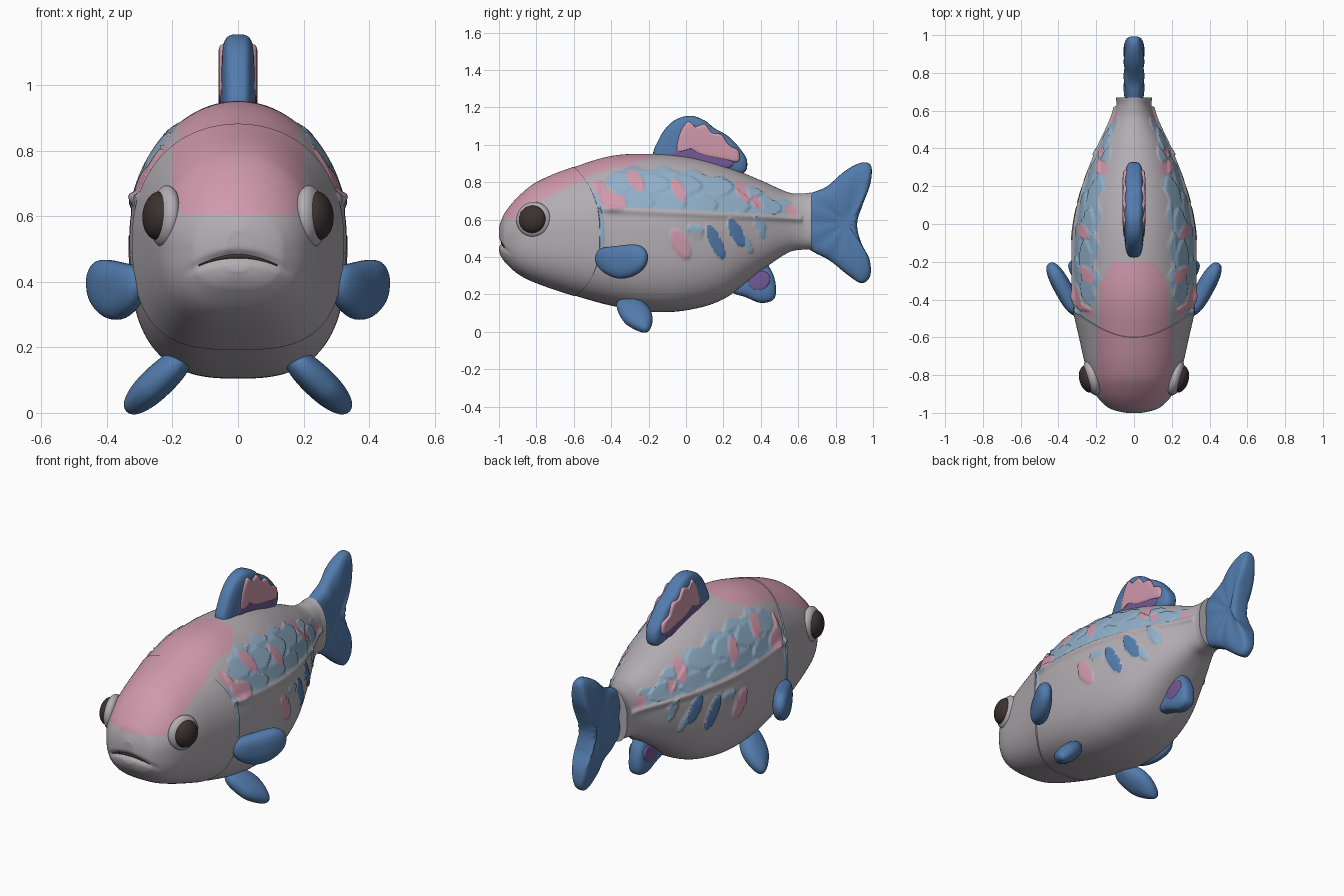
import bpy, bmesh, math
from mathutils import Vector
from mathutils.bvhtree import BVHTree

if "Cube" in bpy.data.objects:
    bpy.data.objects.remove(bpy.data.objects["Cube"])


def material(name, *rgb):
    m = bpy.data.materials.new(name)
    m.use_nodes = True
    m.diffuse_color = (*rgb, 1)
    m.node_tree.nodes["Principled BSDF"].inputs["Base Color"].default_value = (*rgb, 1)
    return m


grey = material("pale grey", .45, .42, .45)
pink = material("pink", .63, .32, .41)
blue = material("fin blue", .085, .20, .42)
sky = material("light blue", .28, .43, .58)
purple = material("purple", .17, .10, .30)
brown = material("dark brown", .045, .032, .03)
BODY_MATS = [grey, pink, sky, blue]
GREY, PINK, SKY, BLUE = range(4)


def finish(bm, name, mats, angle=50):
    bmesh.ops.remove_doubles(bm, verts=bm.verts, dist=1e-5)
    bmesh.ops.recalc_face_normals(bm, faces=bm.faces)
    mesh = bpy.data.meshes.new(name)
    bm.to_mesh(mesh)
    ob = bpy.data.objects.new(name, mesh)
    bpy.context.collection.objects.link(ob)
    for m in mats:
        mesh.materials.append(m)
    bpy.ops.object.select_all(action='DESELECT')
    ob.select_set(True)
    bpy.context.view_layer.objects.active = ob
    bpy.ops.object.shade_smooth_by_angle(angle=math.radians(angle))
    return ob


def skin(bm, rings):
    """Quads between successive closed rings."""
    n = len(rings[0])
    return [[bm.faces.new((a[i], a[(i + 1) % n], b[(i + 1) % n], b[i])) for i in range(n)]
            for a, b in zip(rings, rings[1:])]


# Body profile: y, belly height, back height, half width
PROFILE = [(-1, .43, .56, .04), (-.99, .405, .59, .09), (-.97, .375, .635, .14),
           (-.9, .31, .72, .205), (-.8, .26, .80, .245), (-.6, .195, .88, .286),
           (-.4, .14, .94, .322), (-.2, .107, .952, .332), (0, .115, .94, .318),
           (.2, .175, .89, .27), (.4, .325, .81, .19), (.55, .425, .745, .118),
           (.63, .44, .74, .093), (.67, .44, .745, .096)]


def slope(i, c):
    a, b = PROFILE[max(i - 1, 0)], PROFILE[min(i + 1, len(PROFILE) - 1)]
    return (b[c] - a[c]) / (b[0] - a[0])


def section(y):
    """Smooth belly, back and width at y."""
    y = min(max(y, -1), .67)
    i = max(k for k in range(len(PROFILE) - 1) if PROFILE[k][0] <= y)
    p, q = PROFILE[i], PROFILE[i + 1]
    h = q[0] - p[0]
    t = (y - p[0]) / h
    s = t * t * (3 - 2 * t)
    return [p[c] * (1 - s) + q[c] * s + h * t * (1 - t) * ((1 - t) * slope(i, c) - t * slope(i + 1, c))
            for c in (1, 2, 3)]


# Flank patches: y, z, half length, half height, colour
PATCHES = [(-.46, .77, .03, .05, PINK), (-.39, .70, .07, .045, PINK), (-.27, .81, .04, .06, PINK),
           (-.04, .76, .035, .06, PINK), (.30, .75, .032, .06, PINK), (.38, .69, .025, .035, PINK),
           (.56, .65, .03, .03, PINK), (-.03, .47, .045, .08, PINK), (.16, .48, .034, .09, BLUE),
           (.27, .53, .036, .075, BLUE), (.40, .56, .03, .06, SKY), (.05, .545, .045, .025, SKY),
           (.33, .47, .02, .05, SKY)]
GILL = -.46


def line_height(y):
    return .655 - .048 * (y + .45)


def colour(x, y, z, yr):
    """Colour of a body point; yr is the ring it belongs to."""
    head = yr < GILL
    edge = .2 - max(0, -.82 - y) * .3 if head else .18 - max(0, y + .32) * .6
    if y < -.2 and z > .605 and abs(x) < edge:
        return PINK
    if head or abs(x) < .04:
        return GREY
    if yr < GILL + .02 and .42 < z < .74:
        return SKY
    for py, pz, ry, rz, c in PATCHES:
        if ((y - py + .4 * (z - pz)) / ry) ** 2 + ((z - pz) / rz) ** 2 < 1:
            return c
    top = section(y)[1] - .08 + .04 * max(0, y) + .012 * math.sin(38 * y)
    if -.4 + .03 * math.sin(45 * z) < y < .56 and line_height(y) + .02 < z < top:
        return SKY
    return GREY


def relief(x, y, z, yr, side):
    """Height of gill cover, lateral ridge, scales and patches."""
    if yr < GILL:
        return (.003 + .007 * side) * max(0, 1 - (GILL - yr) / .3)
    d = 0
    off = z - line_height(y)
    if yr < .62:
        knob = .012 * math.exp(-((y + .39) / .04) ** 2)
        d += (.014 + knob) * math.exp(-(off / .016) ** 2)
    c = colour(x, y, z, yr)
    if c == SKY and off > 0:
        row = math.floor(off / .1)
        d += .008 * ((y / .17 + .5 * row + 1.6 * (off / .1 - row - .5) ** 2) % 1)
    elif c != GREY and y > GILL and abs(x) > .18:
        d += .007
    return d


def mouth_height(x):
    return .478 - .028 * (x / .12) ** 2


def body_point(yr, a):
    c, s = math.cos(a), math.sin(a)
    y = max(-1, yr - .14 * s * s * math.exp(-((yr - GILL) / .25) ** 2))
    low, high, w = section(y)
    e = 1 if s > 0 else 2 / 2.8
    x = w * math.copysign(abs(c) ** e, c)
    z = (low + high) / 2 + (high - low) / 2 * math.copysign(abs(s) ** e, s)
    d = relief(x, y, z, yr, c * c)
    # mouth groove
    if y < -.9 and abs(x) < .17:
        y += .016 * math.exp(-((z - mouth_height(x)) / .016) ** 2) * (1 - (x / .17) ** 2)
    return Vector((x + d * c, y, z + d * s))


SEGS = 224
ring_ys = [-1 + (GILL + .999) * (i / 70) ** 1.6 for i in range(71)]
ring_ys += [GILL + .001 + (.67 - GILL - .001) * i / 150 for i in range(151)]
bm = bmesh.new()
rings = [[bm.verts.new(body_point(yr, 2 * math.pi * i / SEGS)) for i in range(SEGS)] for yr in ring_ys]
# close the blunt snout with shrinking rings so the groove can cross it
snout = []
for k in range(1, 8):
    ring = []
    for v in rings[0]:
        x, z = v.co.x * (1 - k / 8), .495 + (v.co.z - .495) * (1 - k / 8)
        dip = .016 * math.exp(-((z - mouth_height(x)) / .016) ** 2)
        ring.append(bm.verts.new((x, -1 + dip, z)))
    snout.insert(0, ring)
skin(bm, snout + rings[:1])
bm.faces.new(snout[0])
for row, yr in zip(skin(bm, rings), ring_ys):
    for f in row:
        f.material_index = colour(*f.calc_center_median(), yr)
bm.faces.new(rings[-1])
surface = BVHTree.FromBMesh(bm)
finish(bm, "body", BODY_MATS, 60)

# Mouth line
curve = bpy.data.curves.new("mouth", 'CURVE')
curve.dimensions = '3D'
curve.bevel_depth = .007
spline = curve.splines.new('POLY')
spline.points.add(16)
for i, p in enumerate(spline.points):
    x = -.12 + .24 * i / 16
    z = mouth_height(x)
    hit = surface.ray_cast(Vector((x, -2, z)), Vector((0, 1, 0)))[0]
    p.co = (x, hit.y, z, 1)
    p.radius = 1.1 - .8 * abs(x) / .12
curve.materials.append(brown)
bpy.context.collection.objects.link(bpy.data.objects.new("mouth", curve))


def smooth_loop(pts, steps=8):
    """Closed curve through the points."""
    out, n = [], len(pts)
    for i in range(n):
        a, b, c, d = (Vector(pts[(i + k) % n]) for k in (-1, 0, 1, 2))
        for k in range(steps):
            t = k / steps
            out.append(b + (c - a) * t / 2 + (a * 2 - b * 5 + c * 4 - d) * t * t / 2
                       + (b * 3 - a - c * 3 + d) * t ** 3 / 2)
    return out


def fin(name, pts, thick, mat, origin=(0, 0, 0), u=(0, 1, 0), v=(0, 0, 1), w=(1, 0, 0),
        rays=0, puff=.65, dish=0):
    """Puffy slab outlined in the u, v plane; low puff is flatter, dish hollows the middle."""
    loop = smooth_loop(pts)
    mid = sum(loop, Vector((0, 0))) / len(loop)
    o, u, v, w = Vector(origin), Vector(u), Vector(v), Vector(w).normalized()
    bm = bmesh.new()
    rings = []
    for k in range(25):
        f = math.pi * (k / 24 - .5)
        s = max(math.cos(f), 0) ** puff
        h = thick * math.copysign(abs(math.sin(f)) ** puff, f) * (1 - dish * (1 - s) ** 2)
        ring = []
        for p in loop:
            q = mid + (p - mid) * s
            g = 1 + .08 * s * math.cos(rays * math.atan2(*(p - mid))) if rays else 1
            ring.append(bm.verts.new(o + u * q.x + v * q.y + w * h * g))
        rings.append(ring)
    skin(bm, rings)
    return finish(bm, name, [mat])


# Fins on the centre line
fin("dorsal_fin", [(-.17, .92), (-.14, 1.04), (-.07, 1.125), (.02, 1.155), (.1, 1.13), (.15, 1.09),
                   (.22, 1.05), (.28, .99), (.325, .92), (.31, .85), (.2, .83), (0, .88)], .053, blue,
    puff=.55)
fin("dorsal_web_base", [(-.07, .93), (-.05, .98), (.1, 1), (.22, .95), (.26, .9), (.2, .87), (.05, .9)],
    .056, purple, puff=.2)
fin("dorsal_web", [(-.05, .965), (-.035, 1.06), (.01, 1.125), (.05, 1.1), (.1, 1.11), (.14, 1.065),
                   (.19, 1.055), (.23, 1), (.28, .97), (.28, .91), (.2, .92), (.08, .945), (.02, .975)],
    .06, pink, puff=.2)
fin("tail_fin", [(.64, .72), (.75, .775), (.85, .86), (.94, .905), (.99, .885), (.985, .79), (.945, .68),
                 (.915, .58), (.935, .48), (.98, .39), (.985, .3), (.94, .26), (.87, .3), (.77, .38),
                 (.64, .46), (.62, .59)], .06, blue, rays=10, dish=.35)
fin("anal_fin", [(.24, .22), (.32, .185), (.4, .155), (.47, .175), (.48, .25), (.455, .33), (.4, .38),
                 (.3, .3)], .05, blue)
fin("anal_web", [(.33, .25), (.37, .22), (.42, .23), (.45, .27), (.44, .31), (.4, .325), (.35, .3)],
    .053, purple, puff=.2)

for side, label in ((1, "left"), (-1, "right")):
    # Paired fins
    fin(label + "_pectoral_fin",
        [(-.48, .38), (-.46, .44), (-.38, .458), (-.26, .465), (-.21, .42), (-.22, .35), (-.28, .3),
         (-.36, .285), (-.44, .32)], .048, blue,
        (side * .562, 0, 0), (side * .55, 1, 0), (0, 0, 1), (side, -.55, 0), puff=.8)
    fin(label + "_pelvic_fin",
        [(-.37, .15), (-.34, .07), (-.28, .025), (-.21, .005), (-.18, .05), (-.19, .11), (-.24, .16),
         (-.3, .19)], .05, blue,
        (side * .345, 0, 0), (0, 1, 0), (-side * 1.05, 0, 1), (side, 0, 1.05), puff=.9)
    # Eyes
    axis = Vector((side, -.28, .08)).normalized()
    for part, mat, radius, depth, out in (("eye_socket", grey, .095, .042, 0), ("eye", brown, .074, .046, .022)):
        bm = bmesh.new()
        bmesh.ops.create_uvsphere(bm, u_segments=32, v_segments=20, radius=1)
        bmesh.ops.scale(bm, vec=(radius, radius, depth), verts=bm.verts)
        bmesh.ops.rotate(bm, matrix=axis.to_track_quat('Z', 'Y').to_matrix(), verts=bm.verts)
        bmesh.ops.translate(bm, vec=Vector((side * .222, -.815, .6)) + axis * out, verts=bm.verts)
        finish(bm, label + "_" + part, [mat])
